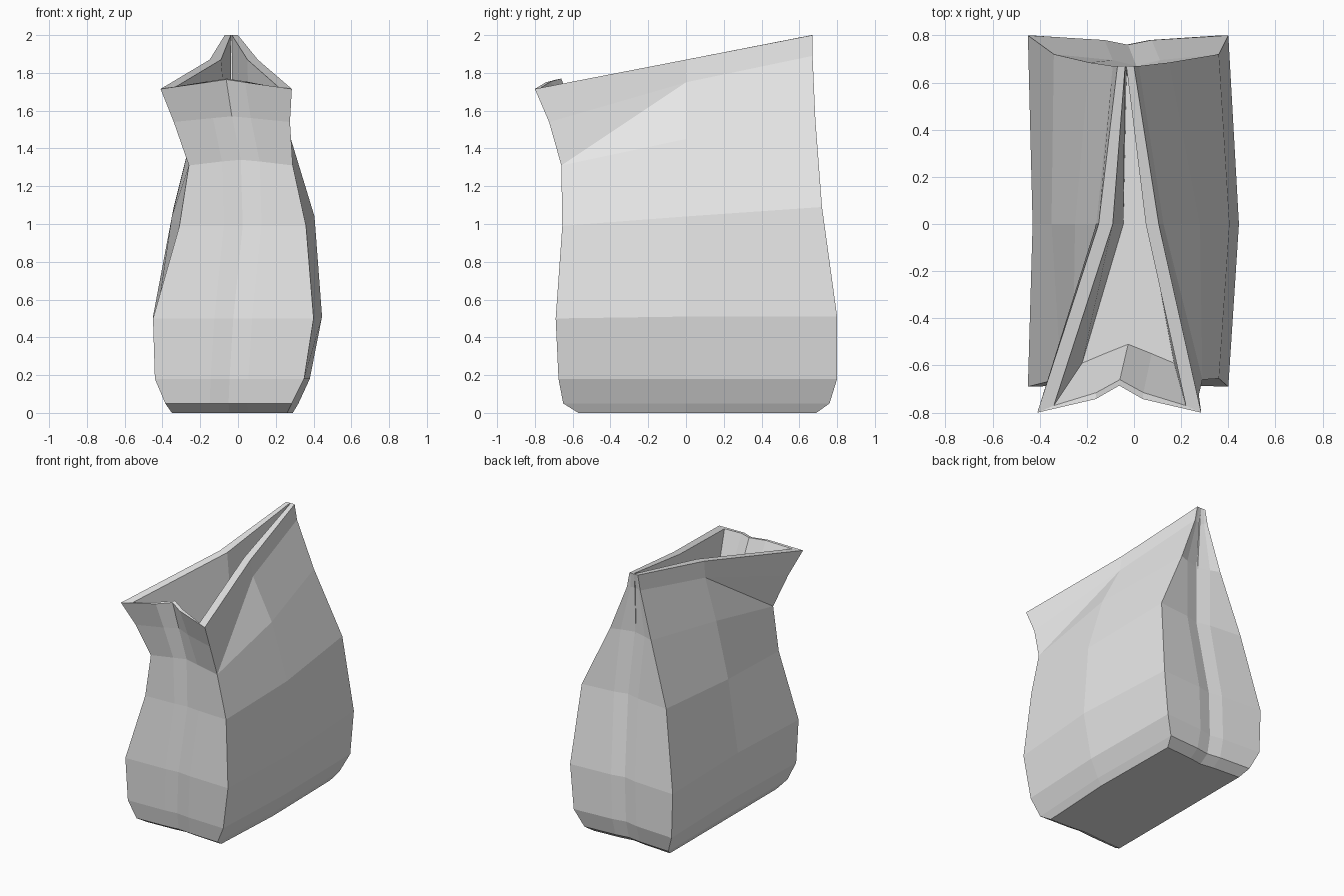
import bpy
import bmesh

cube = bpy.data.objects.get("Cube")
if cube:
    bpy.data.objects.remove(cube, do_unlink=True)

paper = bpy.data.materials.new("light grey paper")
paper.use_nodes = True
grey = (0.8, 0.8, 0.8, 1)
paper.diffuse_color = grey
paper.node_tree.nodes["Principled BSDF"].inputs["Base Color"].default_value = grey


def end_points(right, left, y, z, fold, rise=0):
    """Five points from right corner to left corner, folded inwards at the centre."""
    inward = 1 if y < 0 else -1
    centre = (right + left) / 2
    half = min((left - right) * 0.3, 0.1)
    return [
        (right, y, z),
        (centre - half, y + inward * fold * 0.5, z + rise * 0.7),
        (centre, y + inward * fold, z + rise),
        (centre + half, y + inward * fold * 0.5, z + rise * 0.7),
        (left, y, z),
    ]


def section(front, middle, back):
    """Closed cross-section: front gusset, left side, back gusset, right side."""
    right, left, z = middle
    return (end_points(*front) + [(left, 0, z)]
            + end_points(*back)[::-1] + [(right, 0, z)])


# Cross-sections of the outside from the base to the slanted mouth
outside = [
    section((-.35, .26, -.57, 0, .02), (-.35, .29, 0), (-.35, .28, .69, 0, .03)),
    section((-.385, .285, -.65, .05, .02), (-.38, .32, .05), (-.385, .31, .76, .05, .03)),
    section((-.44, .35, -.675, .18, .02), (-.42, .38, .18), (-.44, .37, .8, .18, .04)),
    section((-.45, .4, -.69, .5, .02), (-.43, .445, .51), (-.45, .4, .8, .51, .04)),
    section((-.31, .36, -.655, .99, .02), (-.35, .405, 1.04), (-.34, .36, .72, 1.09, .05)),
    section((-.26, .29, -.66, 1.31, .03, .03), (-.25, .28, 1.45), (-.19, .15, .685, 1.55, .05)),
    # Side crease that fans out to the spout
    section((-.26, .29, -.66, 1.31, .03, .03), (-.16, .125, 1.75), (-.09, .02, .67, 1.89, .02)),
    section((-.34, .275, -.725, 1.54, .07, .03), (-.16, .125, 1.75), (-.09, .02, .67, 1.89, .02)),
    section((-.41, .285, -.8, 1.715, .115, .05), (-.15, .105, 1.87), (-.07, 0, .67, 2, 0)),
]

# Rim thickness and the pocket inside the mouth
inside = [
    section((-.34, .22, -.77, 1.72, .11, .05), (-.09, .05, 1.87), (-.038, -.032, .665, 2, 0)),
    section((-.22, .17, -.59, 1.34, .08), (-.045, .06, 1.36), (-.032, -.026, .63, 1.38, 0)),
]

bm = bmesh.new()
rings = [[bm.verts.new(p) for p in ring] for ring in outside + inside]
for low, high in zip(rings, rings[1:]):
    for i in range(len(low)):
        j = (i + 1) % len(low)
        bm.faces.new((low[i], low[j], high[j], high[i]))

# Base and the two halves of the pocket floor
bm.faces.new(rings[0][::-1])
floor = rings[-1]
bm.faces.new(floor[:6] + floor[-1:])
bm.faces.new(floor[5:])
bmesh.ops.remove_doubles(bm, verts=bm.verts[:], dist=0.0005)
bmesh.ops.dissolve_degenerate(bm, edges=bm.edges[:], dist=0.0005)

mesh = bpy.data.meshes.new("folded_paper_bag")
bm.to_mesh(mesh)
bm.free()
mesh.materials.append(paper)
bag = bpy.data.objects.new("folded_paper_bag", mesh)
bpy.context.collection.objects.link(bag)
